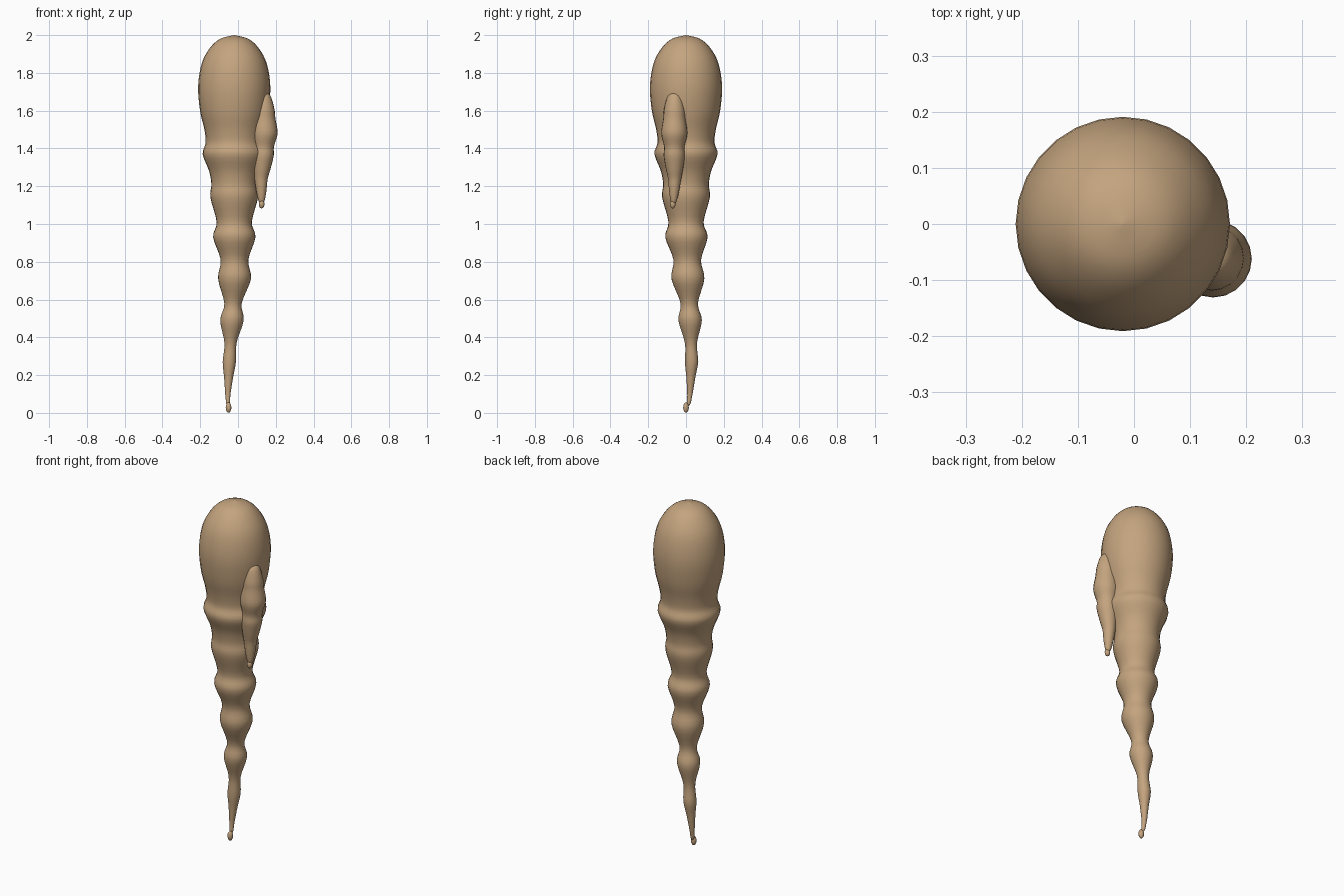
import bpy, bmesh, math
from mathutils import Vector

default = bpy.data.objects.get("Cube")
if default:
    bpy.data.objects.remove(default, do_unlink=True)

tan = bpy.data.materials.new("warm_tan")
tan.use_nodes = True
colour = (0.55, 0.37, 0.21, 1)
tan.diffuse_color = colour
shader = tan.node_tree.nodes["Principled BSDF"]
shader.inputs["Base Color"].default_value = colour
shader.inputs["Roughness"].default_value = 0.7


def smooth_path(points, steps):
    """Catmull-Rom curve through a list of points."""
    pts = [Vector(p) for p in points]
    pts = [pts[0]] + pts + [pts[-1]]
    result = []
    for a, b, c, d in zip(pts, pts[1:], pts[2:], pts[3:]):
        for i in range(steps):
            t = i / steps
            result.append(0.5 * (2 * b + (c - a) * t + (2 * a - 5 * b + 4 * c - d) * t * t
                                 + (3 * b - a - 3 * c + d) * t ** 3))
    result.append(pts[-1])
    return result


def centre_at(line, z):
    """Axis position at a height, from (x, y, z) points listed downwards."""
    for a, b in zip(line, line[1:]):
        if z >= b[2]:
            t = min(1, max(0, (a[2] - z) / (a[2] - b[2])))
            return Vector(a).lerp(Vector(b), t)
    return Vector(line[-1])


def icicle(name, profile, line, sides):
    """Round body swept down a slightly bent axis; profile is (radius, z)."""
    bm = bmesh.new()
    rings = []
    for radius, z in smooth_path(profile, 4):
        c = centre_at(line, z)
        rings.append([bm.verts.new((c.x + max(radius, 0.0005) * math.cos(math.tau * k / sides),
                                    c.y + max(radius, 0.0005) * math.sin(math.tau * k / sides), z))
                      for k in range(sides)])
    for upper, lower in zip(rings, rings[1:]):
        for k in range(sides):
            n = (k + 1) % sides
            bm.faces.new((upper[k], lower[k], lower[n], upper[n]))
    bm.faces.new(rings[0])
    bm.faces.new(rings[-1][::-1])
    bmesh.ops.recalc_face_normals(bm, faces=bm.faces)
    finish(name, bm)


def droplet(name, location, radius, height):
    bm = bmesh.new()
    bmesh.ops.create_uvsphere(bm, u_segments=12, v_segments=8, radius=1)
    bmesh.ops.scale(bm, vec=(radius, radius, height / 2), verts=bm.verts)
    bmesh.ops.translate(bm, vec=location, verts=bm.verts)
    finish(name, bm)


def finish(name, bm):
    for face in bm.faces:
        face.smooth = True
    mesh = bpy.data.meshes.new(name)
    bm.to_mesh(mesh)
    bm.free()
    mesh.materials.append(tan)
    bpy.context.collection.objects.link(bpy.data.objects.new(name, mesh))


# Large hanging spike: domed top, then ripples narrowing to the tip
main_profile = [
    (0, 2), (.075, 1.98), (.13, 1.93), (.172, 1.85), (.191, 1.73), (.181, 1.6),
    (.158, 1.5), (.151, 1.43), (.167, 1.37), (.133, 1.28), (.121, 1.21), (.126, 1.14),
    (.093, 1.01), (.112, .93), (.073, .81), (.087, .71), (.046, .58), (.062, .49),
    (.032, .37), (.035, .27), (.024, .19), (.013, .09), (.01, .05), (0, .035)]
main_line = [(-.02, 0, 2), (-.02, 0, 1), (-.018, .01, .71), (-.032, .022, .49),
             (-.046, .03, .27), (-.054, .021, .1), (-.052, .012, .03)]
icicle("main_spike", main_profile, main_line, 28)
droplet("main_tip_drop", (-.05, 0, .028), .015, .055)

# Small spike fused to the front left side
side_profile = [
    (0, 1.7), (.035, 1.68), (.055, 1.61), (.059, 1.56), (.069, 1.48), (.054, 1.41),
    (.056, 1.36), (.045, 1.29), (.035, 1.24), (.026, 1.17), (.015, 1.12), (0, 1.1)]
side_line = [(.135, -.06, 1.7), (.141, -.062, 1.48), (.133, -.062, 1.36),
             (.122, -.06, 1.24), (.125, -.066, 1.1)]
icicle("side_spike", side_profile, side_line, 20)
droplet("side_tip_drop", (.125, -.07, 1.105), .015, .045)
